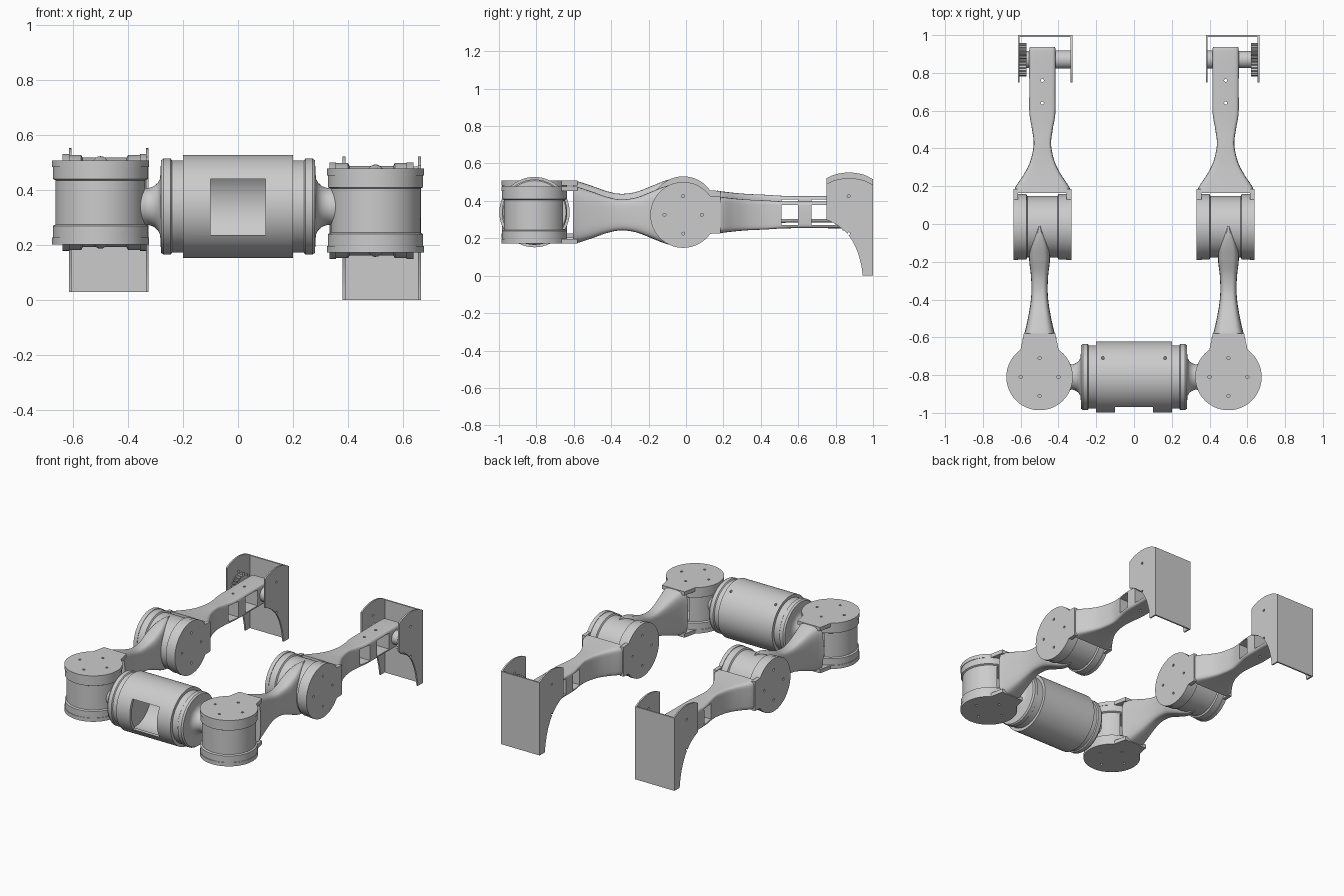
import bpy, bmesh
from math import sin, cos, pi, radians
from mathutils import Vector

if "Cube" in bpy.data.objects:
    bpy.data.objects.remove(bpy.data.objects["Cube"])


def place(axis, o, u, v, h):
    # profile plane (u, v) and height h along the given axis
    p = {'X': (h, u, v), 'Y': (v, h, u), 'Z': (u, v, h)}[axis]
    return Vector(p) + Vector(o)


def skin(name, rings, closed=False):
    # bridge rings of points; cap both ends unless the ring list is closed
    bm = bmesh.new()
    vs = [[bm.verts.new(p) for p in r] for r in rings]
    n = len(vs[0])
    for i in range(len(vs) - (0 if closed else 1)):
        a, b = vs[i], vs[(i + 1) % len(vs)]
        for j in range(n):
            bm.faces.new((a[j], a[(j + 1) % n], b[(j + 1) % n], b[j]))
    if not closed:
        bm.faces.new(vs[0])
        bm.faces.new(vs[-1])
    bmesh.ops.recalc_face_normals(bm, faces=bm.faces)
    me = bpy.data.meshes.new(name)
    bm.to_mesh(me)
    bm.free()
    ob = bpy.data.objects.new(name, me)
    bpy.context.collection.objects.link(ob)
    return ob


def revolve(name, profile, o, axis, n=64, closed=False):
    return skin(name, [[place(axis, o, r * cos(2 * pi * k / n), r * sin(2 * pi * k / n), h)
                        for k in range(n)] for r, h in profile], closed)


def prism(name, pts, o, axis, h0, h1):
    return skin(name, [[place(axis, o, u, v, h) for u, v in pts] for h in (h0, h1)])


def box(name, lo, hi):
    pts = [(lo[0], lo[1]), (hi[0], lo[1]), (hi[0], hi[1]), (lo[0], hi[1])]
    return prism(name, pts, (0, 0, 0), 'Z', lo[2], hi[2])


def rod(name, o, axis, r, h0, h1, n=32):
    return revolve(name, [(r, h0), (r, h1)], o, axis, n)


def cut(ob, cutters):
    for c in cutters:
        c.hide_render = True
        m = ob.modifiers.new("cut", 'BOOLEAN')
        m.operation, m.solver, m.object = 'DIFFERENCE', 'EXACT', c
    bpy.context.view_layer.objects.active = ob
    for m in list(ob.modifiers):
        bpy.ops.object.modifier_apply(modifier=m.name)
    for c in cutters:
        bpy.data.objects.remove(c)


def spline(keys, sub=5):
    # Catmull-Rom through section keys
    out = []
    for i in range(len(keys) - 1):
        p = [keys[max(0, min(len(keys) - 1, i + d))] for d in (-1, 0, 1, 2)]
        for s in range(sub):
            t = s / sub
            out.append([0.5 * (2 * b + (c - a) * t + (2 * a - 5 * b + 4 * c - d) * t * t
                               + (3 * b - a - 3 * c + d) * t ** 3) for a, b, c, d in zip(*p)])
    return out + [keys[-1]]


def loft(name, keys, z, s, exp=4, n=40):
    # rounded-rectangle sections along y; key = (y, centre x, half x, half z)
    def pw(c):
        return (1 if c >= 0 else -1) * abs(c) ** (2 / exp)
    return skin(name, [[(s * cx + hx * pw(cos(2 * pi * k / n)), y, z + hz * pw(sin(2 * pi * k / n)))
                        for k in range(n)] for y, cx, hx, hz in spline(keys)])


def teardrop(r, tail, half, along_u):
    # disc outline stretched into a tail of the given length and half width
    a0 = radians(35)
    arc = [(r * cos(a0 + (2 * pi - 2 * a0) * k / 48), r * sin(a0 + (2 * pi - 2 * a0) * k / 48))
           for k in range(49)]
    pts = arc + [(tail, -half), (tail, half)]
    return pts if along_u else [(-v, u) for u, v in pts]


def joint(name, o, axis):
    prof = [(.15, -.14), (.166, -.138), (.173, -.13), (.173, -.085), (.163, -.08)]
    return revolve(name, prof + [(r, -h) for r, h in reversed(prof)], o, axis)


def clevis(name, o, axis, tail, half):
    # pair of bolted plates either side of a joint
    for d, side in ((-1, "lower"), (1, "upper")):
        p = prism(f"{name}_{side}_plate", teardrop(.176, tail, half, axis == 'X'), o, axis,
                  d * .128, d * .153)
        holes = []
        for u, v in ((.1, 0), (-.1, 0), (0, .1), (0, -.1)):
            c = place(axis, o, u, v, 0)
            holes.append(rod("hole", c, axis, .008, d * .142, d * .17, 12))
        cut(p, holes)


# torso: hollow drum with a front window
BY, BZ = -.81, .34
torso = revolve("torso_shell", [(.188, -.2), (.188, .2), (.168, .2), (.168, -.2)],
                (0, BY, BZ), 'X', 96, True)
cut(torso, [box("window", (-.1, -1.1, .237), (.1, BY, .44))]
    + [rod("hole", (x, BY + .1, BZ), 'Z', .008, .13, .2, 12) for x in (-.165, .165)])

for s, side in ((-1, "left"), (1, "right")):
    z = BZ - .015 * s
    # torso end cap and neck running into the shoulder drum
    cap = [(.16, .185), (.168, .19), (.168, .24), (.175, .245), (.175, .27), (.168, .28), (.12, .282),
           (.1, .284), (.086, .292), (.074, .305), (.067, .325), (.068, .34), (.075, .36), (.075, .4)]
    revolve(f"{side}_torso_cap", [(r, s * h) for r, h in cap], (0, BY, BZ), 'X')

    # shoulder drum with its motor pocket
    sh = (s * .5, BY, z)
    drum = joint(f"{side}_shoulder_drum", sh, 'Z')
    cut(drum, [box("pocket", (s * .5 - .06, BY + .04, z - .075), (s * .5 + .06, BY + .3, z + .075))])
    clevis(f"{side}_shoulder", sh, 'Z', .23, .083)

    # upper arm
    loft(f"{side}_upper_arm", [(-.605, .5, .09, .153), (-.57, .5, .078, .147), (-.5, .5, .062, .124),
                               (-.42, .5, .048, .096), (-.35, .5, .043, .083), (-.27, .5, .046, .092),
                               (-.19, .5, .055, .122), (-.12, .5, .05, .150), (-.06, .5, .03, .166),
                               (-.01, .5, .006, .168)], z, s)

    # elbow drum
    el = (s * .485, -.015, z)
    joint(f"{side}_elbow_drum", el, 'X')
    clevis(f"{side}_elbow", el, 'X', .2, .098)

    # forearm with two side windows
    fore = loft(f"{side}_forearm", [(.165, .485, .152, .1), (.2, .485, .14, .095), (.26, .485, .1, .088),
                                    (.33, .485, .065, .082), (.42, .485, .046, .078),
                                    (.5, .485, .055, .073), (.58, .485, .069, .071),
                                    (.7, .485, .07, .071), (.915, .485, .07, .071),
                                    (.93, .485, .06, .062)], z, s, 8)
    x = s * .485
    cut(fore, [box("window", (x - .2, a, z - .053), (x + .2, b, z + .053))
               for a, b in ((.51, .6), (.67, .8))]
        + [rod("hole", (x, y, z), 'Z', .008, -.1, .1, 12) for y in (.64, .76)])

    # gripper: back panel and two curved side plates
    x0, x1 = (.38, .665) if s > 0 else (-.615, -.325)
    box(f"{side}_gripper_back", (x0, .99, z - .325), (x1, 1.0, z + .16))
    low = spline([(.75, -.025), (.81, -.055), (.87, -.11), (.91, -.18), (.935, -.26), (.945, -.325)])
    top = spline([(1.0, .16), (.95, .185), (.875, .197), (.8, .187), (.75, .165)])
    for k, h in (("inner", (x0, x0 + .01)), ("outer", (x1 - .01, x1))):
        cheek = prism(f"{side}_gripper_cheek_{k}", [tuple(p) for p in low] + [(1.0, -.325)]
                      + [tuple(p) for p in top], (0, 0, z), 'X', *h)
        cut(cheek, [rod("hole", (0, .87, z + d), 'X', .008, h[0] - .1, h[1] + .1, 12)
                    for d in (-.1, .1)])

    # gripper axle, hub and drive gear
    hub = (0, .87, z)
    xo = x1 if s > 0 else x0
    xi = x0 if s > 0 else x1
    rod(f"{side}_gripper_axle", hub, 'X', .03, x0 + .005, x1 - .005)
    rod(f"{side}_gripper_hub", hub, 'X', .048, *sorted((xi, s * .44)))
    rod(f"{side}_gear_boss", hub, 'X', .045, *sorted((xo - s * .03, s * .53)))
    teeth = [((.088 if k % 4 in (1, 2) else .074) * cos(2 * pi * k / 112),
              (.088 if k % 4 in (1, 2) else .074) * sin(2 * pi * k / 112)) for k in range(112)]
    prism(f"{side}_drive_gear", teeth, hub, 'X', *sorted((xo - s * .01, xo - s * .045)))

# smooth shading with crisp edges
for ob in bpy.data.objects:
    ob.select_set(True)
    bpy.context.view_layer.objects.active = ob
bpy.ops.object.shade_smooth_by_angle(angle=radians(30))
